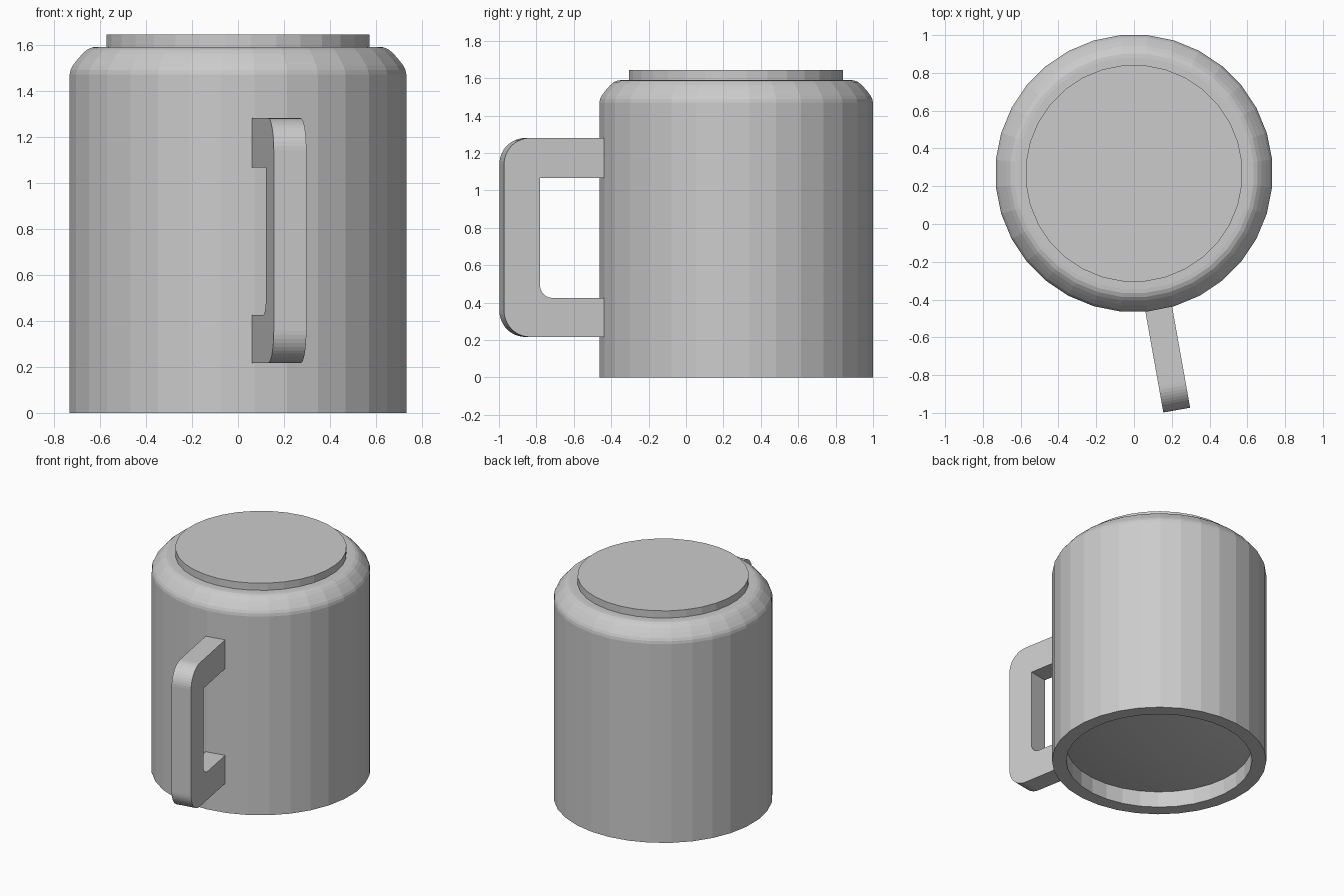
import bpy, bmesh
from math import sin, cos, pi, radians

if "Cube" in bpy.data.objects:
    bpy.data.objects.remove(bpy.data.objects["Cube"])

SIDES = 32
CENTRE_Y = 0.268


def finish(bm, name):
    bmesh.ops.recalc_face_normals(bm, faces=bm.faces)
    me = bpy.data.meshes.new(name)
    bm.to_mesh(me)
    bm.free()
    ob = bpy.data.objects.new(name, me)
    bpy.context.collection.objects.link(ob)
    return ob


def lathe(name, profile, smooth=()):
    """Turn (radius, z) points round the body axis and cap both ends."""
    bm = bmesh.new()
    rings = []
    for r, z in profile:
        angles = [2 * pi * (i + 0.5) / SIDES for i in range(SIDES)]
        rings.append([bm.verts.new((r * cos(a), CENTRE_Y + r * sin(a), z)) for a in angles])
    for k in range(len(rings) - 1):
        for i in range(SIDES):
            j = (i + 1) % SIDES
            f = bm.faces.new((rings[k][i], rings[k][j], rings[k + 1][j], rings[k + 1][i]))
            f.smooth = k in smooth
    bm.faces.new(rings[0]).smooth = 0 in smooth
    bm.faces.new(rings[-1])
    return finish(bm, name)


def arc(cx, cz, rx, rz, start, end, n=8):
    steps = [radians(start + (end - start) * i / n) for i in range(n + 1)]
    return [(cx + rx * cos(a), cz + rz * sin(a)) for a in steps]


# Upturned cup body: thick rim, wall, rounded shoulder
shoulder = [(0.735, 1.47), (0.731, 1.49), (0.722, 1.508), (0.70, 1.536),
            (0.677, 1.562), (0.657, 1.579), (0.636, 1.588), (0.615, 1.59)]
lathe("cup_body", [(0.637, 0.2), (0.637, 0), (0.735, 0)] + shoulder)

# Gently bulging filling set back inside the rim
dome = [(0.637 * t, 0.06 + 0.06 * t * t) for t in (0.1, 0.25, 0.4, 0.55, 0.7, 0.85, 1)]
lathe("filling", dome + [(0.637, 0.2)], smooth=range(0, 6))

# Raised foot disc on top
lathe("foot_disc", [(0.575, 1.58), (0.575, 1.643)])

# Handle: C-shaped side profile given width and turned about the body axis
profile = [(0.70, 0.217)]
profile += arc(1.133, 0.357, 0.14, 0.14, -90, 0, 12)
profile += arc(1.133, 1.14, 0.14, 0.14, 0, 90, 12)
profile += [(0.70, 1.28), (0.70, 1.067), (1.078, 1.067)]
profile += arc(1.010, 0.493, 0.068, 0.068, 0, -90, 6)
profile += [(0.70, 0.425)]
bm = bmesh.new()
face = bm.faces.new([bm.verts.new((-0.072, -s, z)) for s, z in profile])
ext = bmesh.ops.extrude_face_region(bm, geom=[face])
moved = [v for v in ext["geom"] if isinstance(v, bmesh.types.BMVert)]
bmesh.ops.translate(bm, verts=moved, vec=(0.144, 0, 0))
handle = finish(bm, "handle")
handle.location = (0.003, CENTRE_Y, 0)
handle.rotation_euler.z = radians(10.1)
